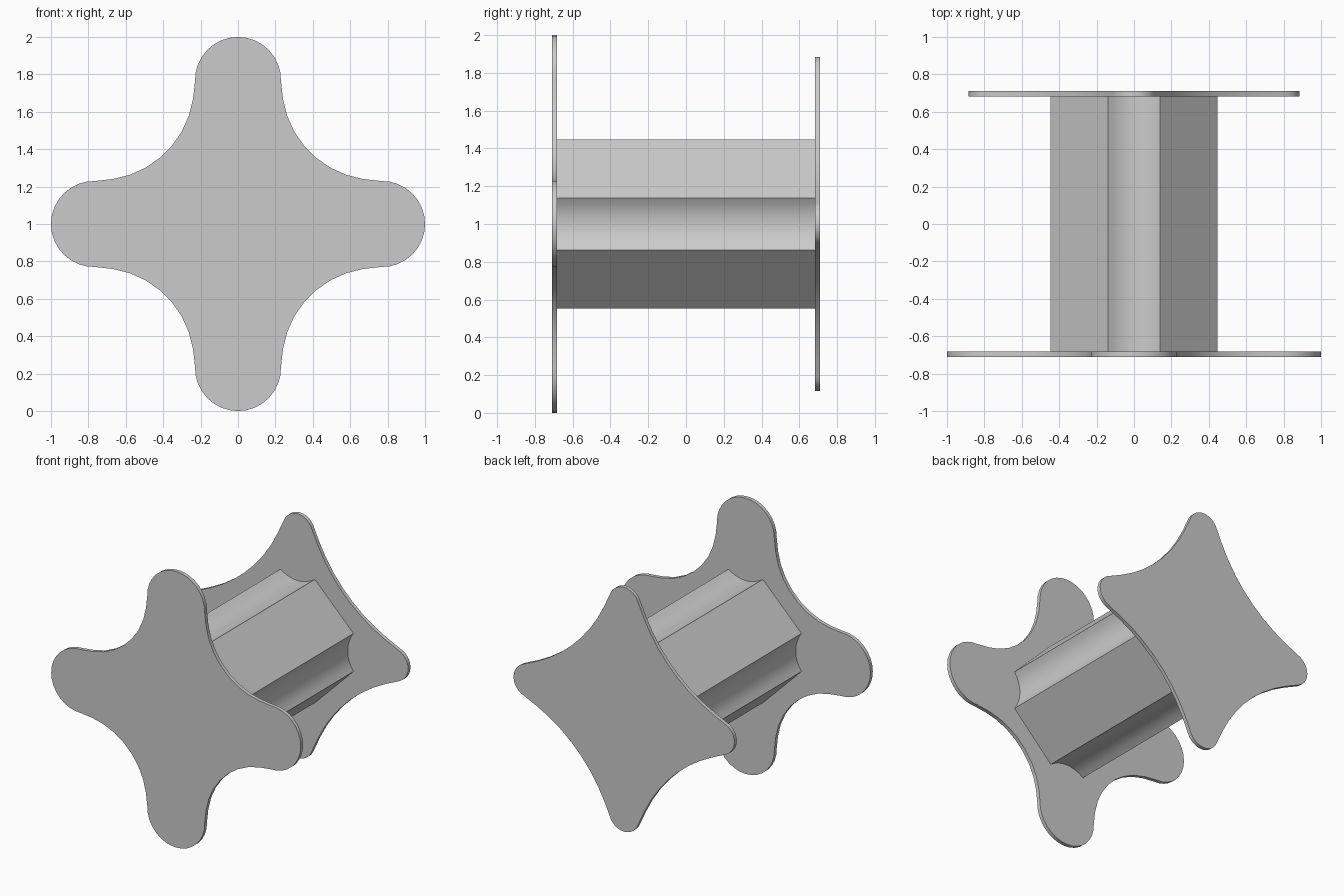
import bpy, bmesh
from math import pi, sin, cos, atan2, asin, sqrt, radians

if "Cube" in bpy.data.objects:
    bpy.data.objects.remove(bpy.data.objects["Cube"])


def arc(cx, cy, r, a0, a1, n):
    return [(cx + r * cos(a0 + (a1 - a0) * i / n),
             cy + r * sin(a0 + (a1 - a0) * i / n)) for i in range(n + 1)]


def four_fold(quarter):
    """Repeat one quarter of an outline clockwise around the origin."""
    pts = []
    for k in range(4):
        c, s = cos(-k * pi / 2), sin(-k * pi / 2)
        pts += [(x * c - y * s, x * s + y * c) for x, y in quarter]
    return pts


def star(tip_pos, tip_r, hollow_c, hollow_r, n_tip, n_hollow):
    """Rounded tips joined by hollow arcs centred on the diagonals."""
    a = atan2(hollow_c - tip_pos, hollow_c)
    tip = arc(0, tip_pos, tip_r, pi - a, a, n_tip)
    hollow = arc(hollow_c, hollow_c, hollow_r, pi + a, 1.5 * pi - a, n_hollow)
    return four_fold(tip + hollow[1:-1])


def prism(name, outline, y0, y1):
    bm = bmesh.new()
    front = [bm.verts.new((x, y0, z + 1.0)) for x, z in outline]
    back = [bm.verts.new((x, y1, z + 1.0)) for x, z in outline]
    bm.faces.new(front)
    bm.faces.new(back[::-1])
    n = len(outline)
    for i in range(n):
        j = (i + 1) % n
        bm.faces.new((front[i], back[i], back[j], front[j]))
    bmesh.ops.recalc_face_normals(bm, faces=bm.faces)
    mesh = bpy.data.meshes.new(name)
    bm.to_mesh(mesh)
    bm.free()
    ob = bpy.data.objects.new(name, mesh)
    bpy.context.collection.objects.link(ob)
    bpy.ops.object.select_all(action='DESELECT')
    ob.select_set(True)
    bpy.context.view_layer.objects.active = ob
    bpy.ops.object.shade_smooth_by_angle(angle=radians(30))
    return ob


# End plates: wide lobes in front, slimmer points at the back
prism("front_plate", star(0.77, 0.23, 0.745, 0.51, 16, 9), -0.71, -0.683)
prism("back_plate", star(0.765, 0.12, 1.198, 1.15, 12, 9), 0.683, 0.71)

# Core: flat diagonal sides with a shallow groove on each axis
half, reach, r = 0.138, 0.447, 0.23
a = asin(half / r)
groove = arc(0, reach + sqrt(r * r - half * half), r,
             1.5 * pi - a, 1.5 * pi + a, 8)
prism("spool_core", four_fold(groove), -0.683, 0.683)
